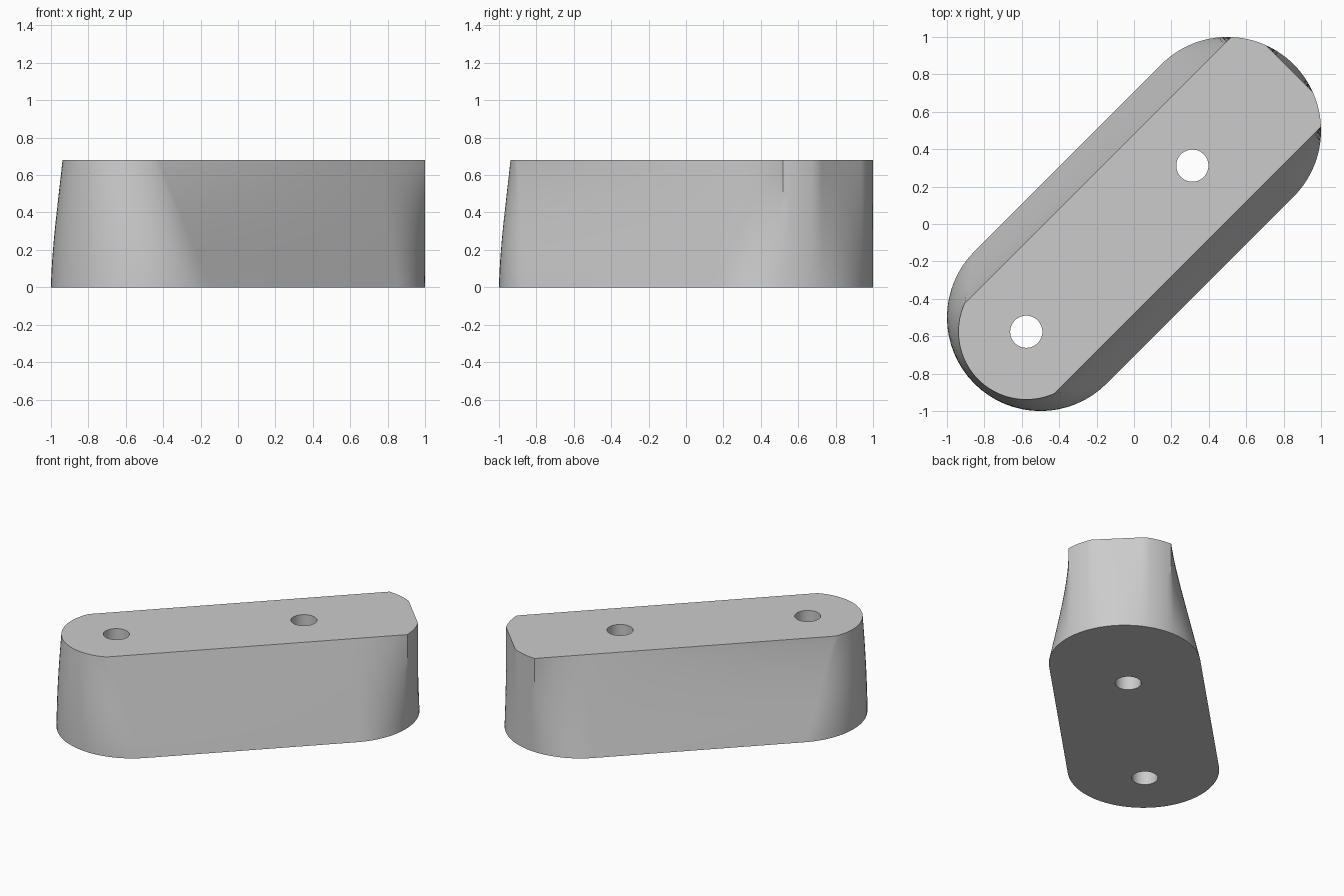
import bpy, bmesh
from math import sin, cos, asin, pi, radians, sqrt
from mathutils import Matrix

cube = bpy.data.objects.get("Cube")
if cube:
    bpy.data.objects.remove(cube, do_unlink=True)

HEIGHT = 0.68
BASE_R, BASE_C = 0.5, sqrt(0.5)      # rounded ends of the base outline
TOP_HALF = 0.34                      # half width of the top outline
TOP_R, TOP_C = 0.363, 0.814          # round end of the top outline
FLAT = radians(21)                   # half angle of the flat on the square end
CORNER = asin(TOP_HALF / BASE_R)
STEPS, LEVELS = 16, 14

grey = bpy.data.materials.new("light grey")
grey.use_nodes = True
colour = (0.6, 0.6, 0.6, 1)
grey.diffuse_color = colour
grey.node_tree.nodes["Principled BSDF"].inputs["Base Color"].default_value = colour


def spread(a, b, n):
    return [a + (b - a) * i / n for i in range(n)]


# Half outline as (base point, top point, easing) from the square end to the round end
half = []
for a in spread(0, FLAT, 6) + spread(FLAT, CORNER, 6) + spread(CORNER, pi / 2, 14) + [pi / 2]:
    u, v = BASE_C + BASE_R * cos(a), BASE_R * sin(a)
    if a < FLAT:
        top = (BASE_C + BASE_R * cos(FLAT), v)
    else:
        top = (u, min(v, TOP_HALF))
    half.append(((u, v), top, 1))
start = asin(TOP_HALF / TOP_R)
for i in range(STEPS + 1):
    f = i / STEPS
    a, b = pi / 2 * (1 - f), start * (1 - f)
    half.append(((-BASE_C - BASE_R * cos(a), BASE_R * sin(a)),
                 (-TOP_C - TOP_R * cos(b), TOP_R * sin(b)), 1 + 0.7 * sin(pi / 2 * f)))
mirrored = [((p[0], -p[1]), (q[0], -q[1]), e) for p, q, e in half[-2:0:-1]]
outline = half + mirrored

# Block lofted from the base outline to the top outline
bm = bmesh.new()
rings = []
for k in range(LEVELS + 1):
    t = k / LEVELS
    ring = []
    for p, q, ease in outline:
        w = t ** ease
        ring.append(bm.verts.new((p[0] + (q[0] - p[0]) * w, p[1] + (q[1] - p[1]) * w, HEIGHT * t)))
    rings.append(ring)
count = len(outline)
for low, high in zip(rings, rings[1:]):
    for i in range(count):
        j = (i + 1) % count
        bm.faces.new((low[i], low[j], high[j], high[i]))
bm.faces.new(rings[0][::-1])
bm.faces.new(rings[-1])
bmesh.ops.recalc_face_normals(bm, faces=bm.faces)
bm.transform(Matrix.Rotation(pi / 4, 4, "Z"))
mesh = bpy.data.meshes.new("block")
bm.to_mesh(mesh)
bm.free()
mesh.materials.append(grey)
block = bpy.data.objects.new("block", mesh)
bpy.context.collection.objects.link(block)

# Two bolt holes straight through
for x in (-0.576, 0.312):
    bpy.ops.mesh.primitive_cylinder_add(vertices=48, radius=0.086, depth=2, location=(x, x, HEIGHT / 2))
    cutter = bpy.context.object
    cutter.name = "hole_cutter"
    cutter.hide_render = True
    cutter.data.materials.append(grey)
    cut = block.modifiers.new("hole", "BOOLEAN")
    cut.operation = "DIFFERENCE"
    cut.solver = "EXACT"
    cut.object = cutter
    bpy.context.view_layer.objects.active = block
    bpy.ops.object.modifier_apply(modifier=cut.name)
    bpy.data.objects.remove(cutter, do_unlink=True)

bpy.ops.object.select_all(action="DESELECT")
block.select_set(True)
bpy.context.view_layer.objects.active = block
bpy.ops.object.shade_smooth_by_angle(angle=radians(30))
